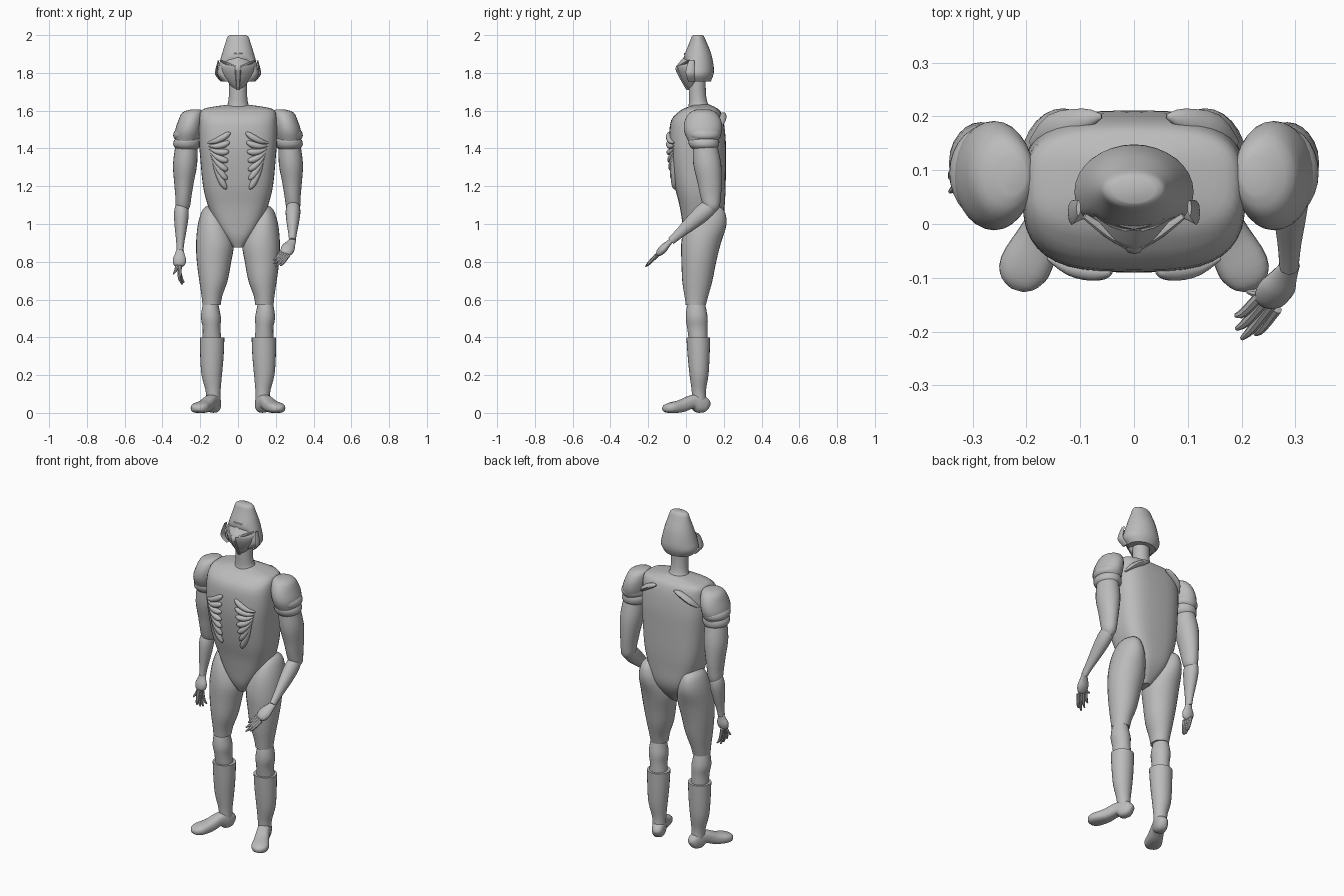
import bpy
import bmesh
import math
from mathutils import Vector

if "Cube" in bpy.data.objects:
    bpy.data.objects.remove(bpy.data.objects["Cube"], do_unlink=True)

grey = bpy.data.materials.new("plain_grey")
grey.use_nodes = True
grey.diffuse_color = (0.5, 0.5, 0.5, 1)
for node in grey.node_tree.nodes:
    if node.type == "BSDF_PRINCIPLED":
        node.inputs["Base Color"].default_value = grey.diffuse_color

AXIS_X, AXIS_Y, AXIS_Z = Vector((1, 0, 0)), Vector((0, 1, 0)), Vector((0, 0, 1))


def finish(name, bm, angle=40):
    """Turn a bmesh into a shaded object."""
    bmesh.ops.recalc_face_normals(bm, faces=bm.faces)
    mesh = bpy.data.meshes.new(name)
    bm.to_mesh(mesh)
    bm.free()
    mesh.materials.append(grey)
    obj = bpy.data.objects.new(name, mesh)
    bpy.context.scene.collection.objects.link(obj)
    bpy.ops.object.select_all(action="DESELECT")
    obj.select_set(True)
    bpy.context.view_layer.objects.active = obj
    bpy.ops.object.shade_smooth_by_angle(angle=math.radians(angle))
    return obj


def smooth_rings(rings, steps):
    """Insert in-between rings along a Catmull-Rom curve."""
    result = []
    last = len(rings) - 1
    for i in range(last):
        before, start = rings[max(i - 1, 0)], rings[i]
        end, after = rings[i + 1], rings[min(i + 2, last)]
        for step in range(steps):
            t = step / steps
            ring = []
            for a, b, c, d in zip(before, start, end, after):
                bend = 2 * a - 5 * b + 4 * c - d
                twist = 3 * b - a - 3 * c + d
                ring.append(b + t * (c - a + t * (bend + t * twist)) / 2)
            result.append(ring)
    result.append(list(rings[last]))
    return result


def loft(name, rings, ref=None, power=2, sides=24, steps=3):
    """Skin rings (x, y, z, radius_u, radius_v); level rings unless ref is given."""
    rings = smooth_rings(rings, steps)
    centres = [Vector(r[:3]) for r in rings]
    bm = bmesh.new()
    loops = []
    for i, ring in enumerate(rings):
        u, v = AXIS_X, AXIS_Y
        if ref is not None:
            tangent = centres[min(i + 1, len(rings) - 1)] - centres[max(i - 1, 0)]
            u = tangent.cross(ref).normalized()
            v = u.cross(tangent).normalized()
        loop = []
        for k in range(sides):
            angle = math.tau * k / sides
            c, s = math.cos(angle), math.sin(angle)
            cu = math.copysign(abs(c) ** (2 / power), c)
            sv = math.copysign(abs(s) ** (2 / power), s)
            point = centres[i] + u * cu * max(ring[3], .002) + v * sv * max(ring[4], .002)
            point.z = max(point.z, 0)
            loop.append(bm.verts.new(point))
        loops.append(loop)
    for low, high in zip(loops, loops[1:]):
        for k in range(sides):
            n = (k + 1) % sides
            bm.faces.new((low[k], low[n], high[n], high[k]))
    bm.faces.new(loops[0])
    bm.faces.new(loops[-1])
    return finish(name, bm)


def pair(name, rings, **options):
    """Loft a part on both sides of the body."""
    for label, side in (("left", 1), ("right", -1)):
        loft(label + "_" + name, [(r[0] * side, *r[1:]) for r in rings], **options)


# Torso
TORSO_POWER = 3
torso = [(0, .085, 1.632, .05, .04), (0, .08, 1.618, .15, .075), (0, .075, 1.6, .195, .105),
         (0, .06, 1.55, .205, .138), (0, .06, 1.45, .207, .15), (0, .063, 1.35, .2, .148),
         (0, .075, 1.2, .185, .135), (0, .085, 1.1, .16, .12), (0, .09, 1, .12, .108),
         (0, .08, .93, .07, .085), (0, .07, .875, .025, .05)]
loft("torso", torso, power=TORSO_POWER, sides=40)


def chest_y(x, z):
    """Front surface of the torso at x and z."""
    for high, low in zip(torso, torso[1:]):
        if low[2] <= z <= high[2]:
            t = (high[2] - z) / (high[2] - low[2])
            _, y, _, rx, ry = [a + (b - a) * t for a, b in zip(high, low)]
            inside = max(1 - abs(x / rx) ** TORSO_POWER, 0)
            return y - ry * inside ** (1 / TORSO_POWER)


# Fan of ribs on the chest
RIBS = 7
for i in range(RIBS):
    f = i / (RIBS - 1)
    inner = (.042 + .02 * f, 1.485 - .3 * f)
    outer = (.16 - .025 * f, 1.43 - .09 * f)
    rings = []
    for t, radius in ((0, .004), (.08, .012), (.3, .017), (.65, .014), (1, .004)):
        x = inner[0] + (outer[0] - inner[0]) * t
        z = inner[1] + (outer[1] - inner[1]) * t - .012 * math.sin(math.pi * t)
        rings.append((x, chest_y(x, z) - .003, z, radius, radius))
    pair(f"rib_{i + 1}", rings, ref=AXIS_Y, sides=10)

# Shoulder blades
pair("shoulder_blade", [(.06, .2, 1.585, .004, .004), (.09, .195, 1.575, .014, .02),
                        (.15, .175, 1.54, .016, .03), (.19, .15, 1.5, .005, .008)],
     ref=AXIS_Y, sides=12)

# Neck
loft("neck", [(0, .075, 1.61, .07, .065), (0, .065, 1.64, .053, .05),
              (0, .06, 1.7, .048, .045), (0, .06, 1.8, .05, .045)])

# Helmet with the front opened below the brow
helmet = loft("helmet", [(0, .063, 2, .04, .024), (0, .063, 1.99, .056, .034),
                         (0, .064, 1.96, .066, .046), (0, .064, 1.9, .085, .07),
                         (0, .06, 1.83, .104, .087), (0, .06, 1.79, .11, .085),
                         (0, .066, 1.755, .085, .065)], sides=32)
for vert in helmet.data.vertices:
    if vert.co.z < 1.86:
        vert.co.y = max(vert.co.y, .012)

# Face mask with centre ridge, brows and cheek flaps
loft("face_mask", [(0, .04, 1.885, .055, .05), (0, .03, 1.85, .085, .07),
                   (0, .02, 1.83, .09, .068), (0, .025, 1.78, .075, .055),
                   (0, .03, 1.735, .04, .035), (0, .03, 1.71, .015, .014)], power=1.5, steps=2)
loft("nose_ridge", [(0, -.03, 1.85, .012, .006), (0, -.046, 1.825, .016, .01),
                    (0, -.028, 1.78, .014, .01), (0, .01, 1.71, .008, .008)], sides=8)
loft("visor_edge", [(-.055, .012, 1.895, .003, .004), (0, -.006, 1.9, .005, .006),
                    (.055, .012, 1.895, .003, .004)], ref=AXIS_Z, sides=8)
pair("brow", [(.012, -.04, 1.835, .006, .008), (.05, -.015, 1.845, .008, .01),
              (.092, .015, 1.865, .004, .006)], ref=AXIS_Y, sides=8)
pair("cheek_flap", [(.103, .03, 1.865, .004, .015), (.113, .022, 1.82, .006, .022),
                    (.114, .022, 1.79, .007, .022), (.088, .03, 1.755, .004, .018)], sides=8)

# Shoulders and the two sleeve bands
pair("shoulder", [(.225, .09, 1.606, .025, .035), (.24, .09, 1.59, .055, .07),
                  (.252, .09, 1.545, .065, .097), (.264, .09, 1.49, .07, .1),
                  (.27, .092, 1.44, .062, .08)], sides=28)
for i in range(2):
    z = 1.485 - .045 * i
    pair(f"sleeve_band_{i + 1}",
         [(.265, .094, z + .02, .058, .075), (.268, .094, z, .072, .09 - .008 * i),
          (.27, .096, z - .025, .072, .086 - .008 * i), (.27, .098, z - .042, .057, .065)], sides=28)

# Upper arms
pair("upper_arm", [(.272, .1, 1.43, .057, .063), (.28, .112, 1.32, .064, .074),
                   (.286, .125, 1.22, .052, .064), (.289, .13, 1.15, .043, .055),
                   (.292, .135, 1.09, .037, .042), (.292, .135, 1.06, .015, .02)])


def forearm(name, elbow, wrist, ref):
    """Tapered forearm with a swell below the elbow."""
    elbow, wrist = Vector(elbow), Vector(wrist)
    shape = ((-.06, .02), (0, .038), (.2, .046), (.5, .038), (.8, .026), (1, .021))
    rings = [(*elbow.lerp(wrist, t), radius, radius * .85) for t, radius in shape]
    loft(name, rings, ref=ref)


def hand(label, wrist, knuckles, spread, tips, thumb, ref):
    """Palm, four curved fingers and a thumb."""
    wrist, knuckles, spread = Vector(wrist), Vector(knuckles), Vector(spread)
    shape = ((-.1, .018), (.25, .026), (.6, .036), (.95, .03), (1.1, .012))
    rings = [(*wrist.lerp(knuckles, t), radius * .6, radius) for t, radius in shape]
    loft(label + "_palm", rings, ref=ref, sides=14)
    outward = (knuckles - wrist).normalized() * .02
    digits = [(knuckles + spread * (k - 1.5), Vector(tip)) for k, tip in enumerate(tips)]
    digits.append((wrist.lerp(knuckles, .4), Vector(thumb)))
    for k, (root, tip) in enumerate(digits):
        middle = root.lerp(tip, .5) + outward
        path = ((root, .011), (middle, .009), (tip, .004))
        part = "thumb" if k == len(tips) else f"finger_{k + 1}"
        loft(f"{label}_{part}", [(*p, r, r) for p, r in path], ref=ref, sides=8)


# Left arm bent forwards
forearm("left_forearm", (.292, .135, 1.1), (.288, -.08, .91), AXIS_X)
hand("left", (.288, -.08, .91), (.25, -.145, .845), (.01, -.008, -.008),
     ((.188, -.17, .81), (.19, -.195, .79), (.2, -.213, .775), (.225, -.205, .78)),
     (.21, -.125, .845), Vector((.5, -.5, -.7)))

# Right arm hanging down
forearm("right_forearm", (-.298, .135, 1.1), (-.307, .1, .86), AXIS_X)
hand("right", (-.307, .1, .86), (-.312, .085, .78), (.003, -.014, 0),
     ((-.285, .11, .69), (-.295, .09, .68), (-.3, .07, .685), (-.31, .05, .7)),
     (-.342, .06, .735), AXIS_X)

# Legs
pair("thigh", [(.135, .125, 1.1, .02, .03), (.138, .12, 1.075, .05, .08),
               (.132, .105, 1, .08, .11), (.122, .08, .9, .1, .105),
               (.127, .068, .8, .091, .092), (.13, .06, .7, .075, .08),
               (.138, .055, .62, .055, .063), (.14, .052, .57, .048, .053)], sides=28)
pair("knee", [(.145, .055, .58, .04, .045), (.145, .055, .545, .047, .053),
              (.143, .057, .5, .053, .058), (.14, .06, .45, .047, .054),
              (.138, .065, .39, .05, .05)])
pair("boot_shaft", [(.137, .065, .4, .065, .063), (.138, .067, .3, .062, .058),
                    (.139, .069, .2, .054, .05), (.132, .068, .12, .04, .038),
                    (.13, .07, .06, .036, .038)])

# Feet turned outwards, with a raised arch behind the sole
pair("foot", [(.113, .118, .03, .015, .02), (.118, .105, .037, .03, .037),
              (.13, .07, .05, .037, .05), (.148, .03, .058, .036, .036),
              (.175, -.025, .036, .042, .033), (.203, -.08, .027, .048, .028),
              (.213, -.11, .023, .034, .02), (.217, -.123, .022, .012, .008)],
     ref=AXIS_Z, power=2.6)
